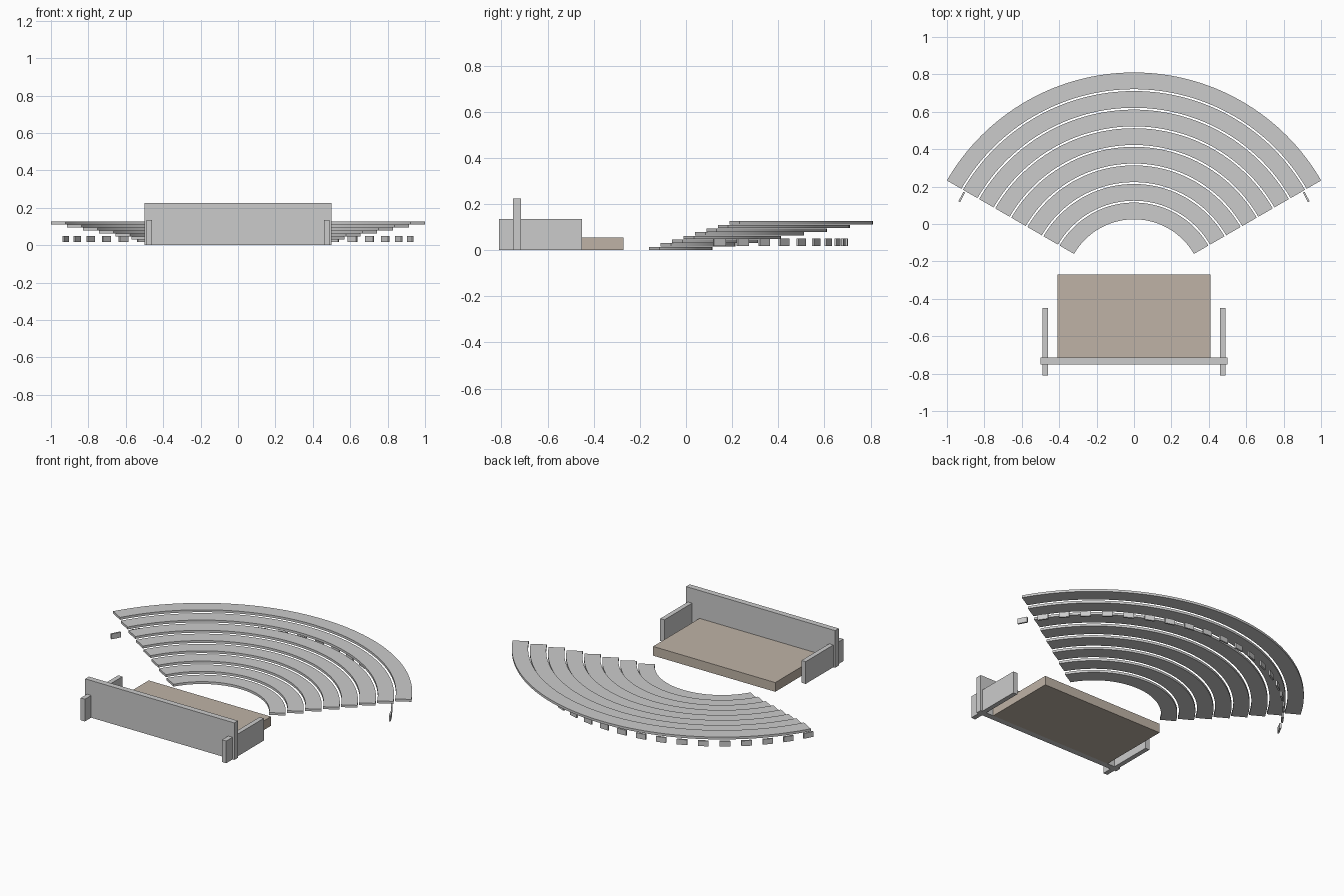
import bpy, bmesh, math

if "Cube" in bpy.data.objects:
    bpy.data.objects.remove(bpy.data.objects["Cube"])

CY = -0.345          # centre of the seating arcs
A0, A1 = math.radians(30), math.radians(150)


def finish(name, bm, smooth=False):
    bmesh.ops.recalc_face_normals(bm, faces=bm.faces)
    me = bpy.data.meshes.new(name)
    bm.to_mesh(me)
    bm.free()
    ob = bpy.data.objects.new(name, me)
    bpy.context.collection.objects.link(ob)
    if smooth:
        bpy.ops.object.select_all(action='DESELECT')
        ob.select_set(True)
        bpy.context.view_layer.objects.active = ob
        bpy.ops.object.shade_smooth_by_angle(angle=math.radians(30))
    return ob


def box(name, x0, x1, y0, y1, z0, z1):
    bm = bmesh.new()
    bmesh.ops.create_cube(bm, size=1)
    for v in bm.verts:
        v.co.x = x1 if v.co.x > 0 else x0
        v.co.y = y1 if v.co.y > 0 else y0
        v.co.z = z1 if v.co.z > 0 else z0
    return finish(name, bm)


def arc_slab(name, r0, r1, z0, z1, n=64):
    bm = bmesh.new()
    rings = []
    for i in range(n + 1):
        a = A0 + (A1 - A0) * i / n
        rings.append([bm.verts.new((r * math.cos(a), CY + r * math.sin(a), z))
                      for r, z in ((r0, z0), (r1, z0), (r1, z1), (r0, z1))])
    for p, q in zip(rings, rings[1:]):
        for k in range(4):
            m = (k + 1) % 4
            bm.faces.new((p[k], p[m], q[m], q[k]))
    bm.faces.new(rings[0])
    bm.faces.new(rings[-1])
    return finish(name, bm, True)


# Seating tiers: thin curved slabs stepping up and outwards
for i in range(8):
    r = 0.37 + 0.0994 * i
    arc_slab(f"seating_tier_{i + 1}", r, r + 0.0894, 0.0159 * i, 0.0159 * i + 0.0145)

# Ring of small panels beneath the upper tiers
for i in range(20):
    a = math.radians(28 + 124 * i / 19)
    ob = box(f"outer_panel_{i + 1}", -0.005, 0.005, -0.029, 0.029, 0.018, 0.05)
    ob.location = (1.043 * math.cos(a), CY + 1.043 * math.sin(a), 0)
    ob.rotation_euler.z = a

# Stage platform
stage = box("stage", -0.41, 0.41, -0.715, -0.27, 0, 0.056)
mat = bpy.data.materials.new("stage_brown")
mat.diffuse_color = (0.52, 0.45, 0.38, 1)
mat.use_nodes = True
mat.node_tree.nodes["Principled BSDF"].inputs["Base Color"].default_value = mat.diffuse_color
stage.data.materials.append(mat)

# Back wall and side walls
box("back_wall", -0.5, 0.5, -0.75, -0.715, 0, 0.225)
for s, side in ((1, "right"), (-1, "left")):
    xs = sorted((s * 0.46, s * 0.488))
    box(f"{side}_side_wall", xs[0], xs[1], -0.81, -0.45, 0, 0.135)
